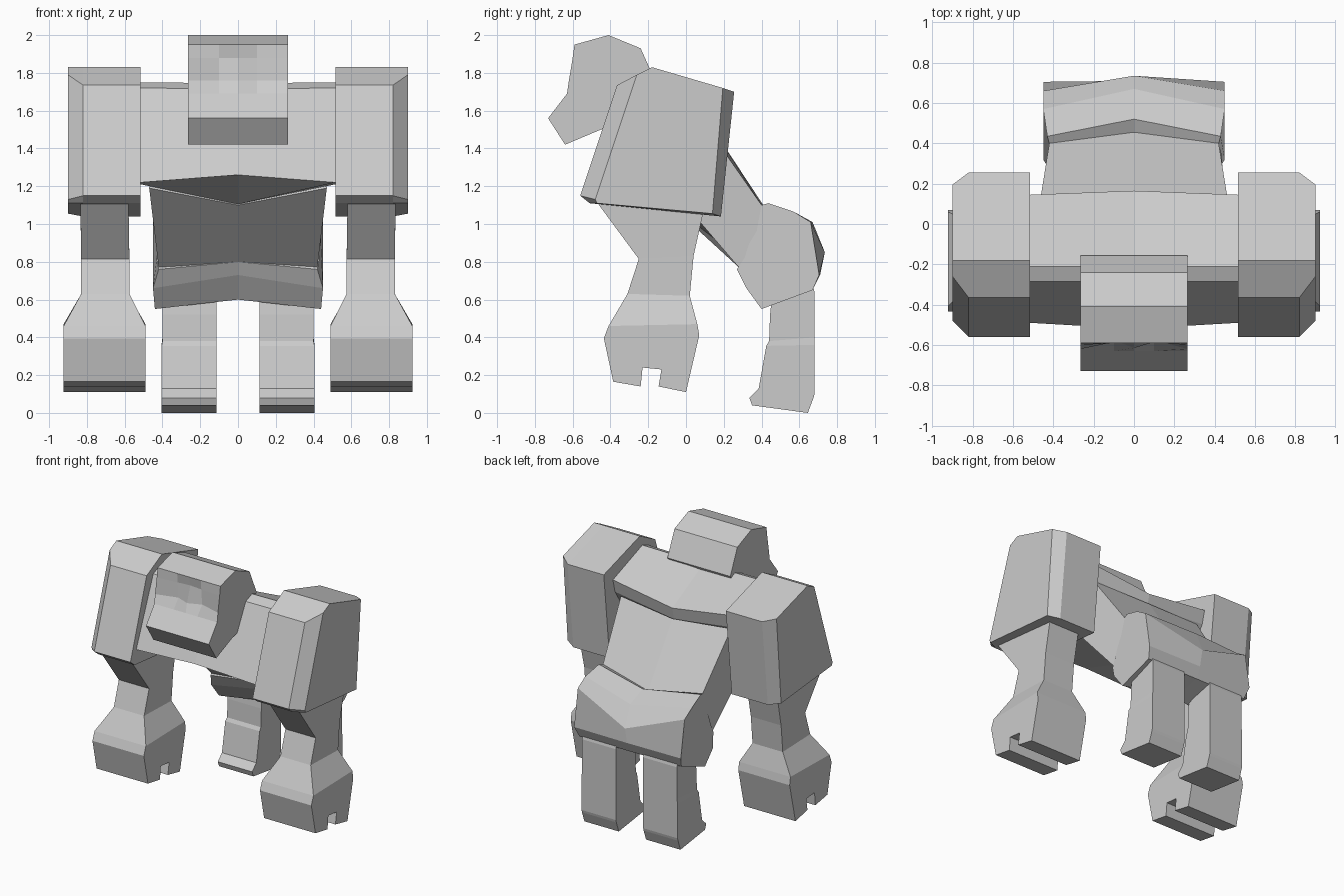
import bpy, bmesh

cube = bpy.data.objects.get("Cube")
if cube:
    bpy.data.objects.remove(cube, do_unlink=True)

grey = bpy.data.materials.new("plain_grey")
grey.use_nodes = True
grey.diffuse_color = (0.6, 0.6, 0.6, 1)
grey.node_tree.nodes["Principled BSDF"].inputs["Base Color"].default_value = (0.6, 0.6, 0.6, 1)


def loft(name, rings, flip=1):
    """Skin a row of closed rings of (x, y, z) points and cap both ends."""
    bm = bmesh.new()
    rows = [[bm.verts.new((x * flip, y, z)) for x, y, z in ring] for ring in rings]
    for a, b in zip(rows, rows[1:]):
        for i in range(len(a)):
            j = (i + 1) % len(a)
            bm.faces.new((a[i], a[j], b[j], b[i]))
    bm.faces.new(rows[0])
    bm.faces.new(rows[-1])
    bmesh.ops.recalc_face_normals(bm, faces=bm.faces)
    mesh = bpy.data.meshes.new(name)
    bm.to_mesh(mesh)
    bm.free()
    mesh.materials.append(grey)
    obj = bpy.data.objects.new(name, mesh)
    bpy.context.collection.objects.link(obj)
    return obj


def at(x, profile):
    """Place a (y, z) side profile at one x."""
    return [(x, y, z) for y, z in profile]


def symmetric(name, side, centre):
    """Loft from the right side over a centre profile to the left side."""
    return loft(name, [[(-x, y, z) for x, y, z in side], at(0, centre), side])


def box_ring(x0, x1, front, back):
    """Four-sided limb section between a front and a back (y, z) point."""
    return [(x0, *front), (x1, *front), (x1, *back), (x0, *back)]


# Head, with the eye row pressed in on each side of the nose bridge
def head_profile(eye_y, brow_y):
    return [(-.41, 2.0), (-.24, 1.93), (-.155, 1.74), (-.25, 1.55), (-.45, 1.5),
            (-.64, 1.42), (-.73, 1.56), (-.63, 1.69), (eye_y, 1.76), (brow_y, 1.88),
            (-.59, 1.95)]


head_sections = [(-.265, -.62, -.6), (-.1, -.575, -.585), (0, -.615, -.575),
                 (.1, -.575, -.585), (.265, -.62, -.6)]
loft("head", [at(x, head_profile(eye, brow)) for x, eye, brow in head_sections])

# Chest block
symmetric("chest",
          at(.515, [(-.285, 1.72), (-.21, 1.75), (.145, 1.62), (.12, 1.52),
                    (-.08, 1.21), (-.49, 1.22)]),
          [(-.285, 1.715), (-.21, 1.745), (.165, 1.55), (.145, 1.46),
           (-.08, 1.105), (-.52, 1.26)])

# Waist, tapering back and down to the pelvis
symmetric("waist",
          [(.465, .12, 1.5), (.42, .4, 1.1), (.42, .5, .9), (.42, .28, .77), (.47, -.08, 1.19)],
          [(.165, 1.47), (.455, 1.03), (.5, .9), (.31, .8), (-.08, 1.1)])

# Pelvis, creased along the middle
symmetric("pelvis",
          [(.42, .4, 1.1), (.43, .435, 1.11), (.45, .57, 1.065), (.45, .66, 1.01),
           (.45, .705, .73), (.43, .67, .65), (.44, .4, .55), (.45, .32, .66),
           (.42, .27, .76), (.43, .31, .82)],
          [(.455, 1.03), (.52, 1.07), (.67, 1.01), (.735, .85), (.71, .73),
           (.67, .65), (.45, .6), (.35, .73), (.31, .8), (.36, .85)])

shoulder_full = [(-.56, 1.15), (-.365, 1.735), (-.18, 1.83), (.255, 1.7),
                 (.185, 1.04), (-.51, 1.11)]
shoulder_outer = [(-.48, 1.13), (-.26, 1.79), (-.18, 1.83), (.195, 1.72),
                  (.14, 1.055), (-.47, 1.11)]
hand = [(-.41, .46), (-.435, .395), (-.385, .165), (-.24, .14), (-.23, .24),
        (-.13, .23), (-.145, .14), (0, .11), (.07, .41), (.06, .47)]

for side, s in (("right", -1), ("left", 1)):
    # Shoulder with its outer edges cut off
    loft(side + "_shoulder",
         [at(.515, shoulder_full), at(.82, shoulder_full), at(.9, shoulder_outer)], s)
    # Forearm flaring into the hand
    loft(side + "_arm",
         [box_ring(.58, .835, (-.49, 1.14), (.1, 1.1)),
          box_ring(.575, .83, (-.25, .815), (.04, .83)),
          box_ring(.575, .83, (-.31, .63), (.02, .62)),
          box_ring(.49, .923, (-.41, .46), (.06, .47))], s)
    # Hand with a notch underneath
    loft(side + "_hand", [at(.49, hand), at(.923, hand)], s)
    # Leg and foot
    loft(side + "_leg",
         [box_ring(.115, .4, (.46, .66), (.66, .72)),
          box_ring(.115, .4, (.445, .52), (.68, .64)),
          box_ring(.115, .4, (.44, .38), (.68, .4)),
          box_ring(.115, .405, (.425, .355), (.68, .36)),
          box_ring(.115, .405, (.385, .13), (.68, .1)),
          box_ring(.115, .405, (.335, .08), (.675, .08)),
          box_ring(.115, .405, (.35, .04), (.645, 0))], s)
